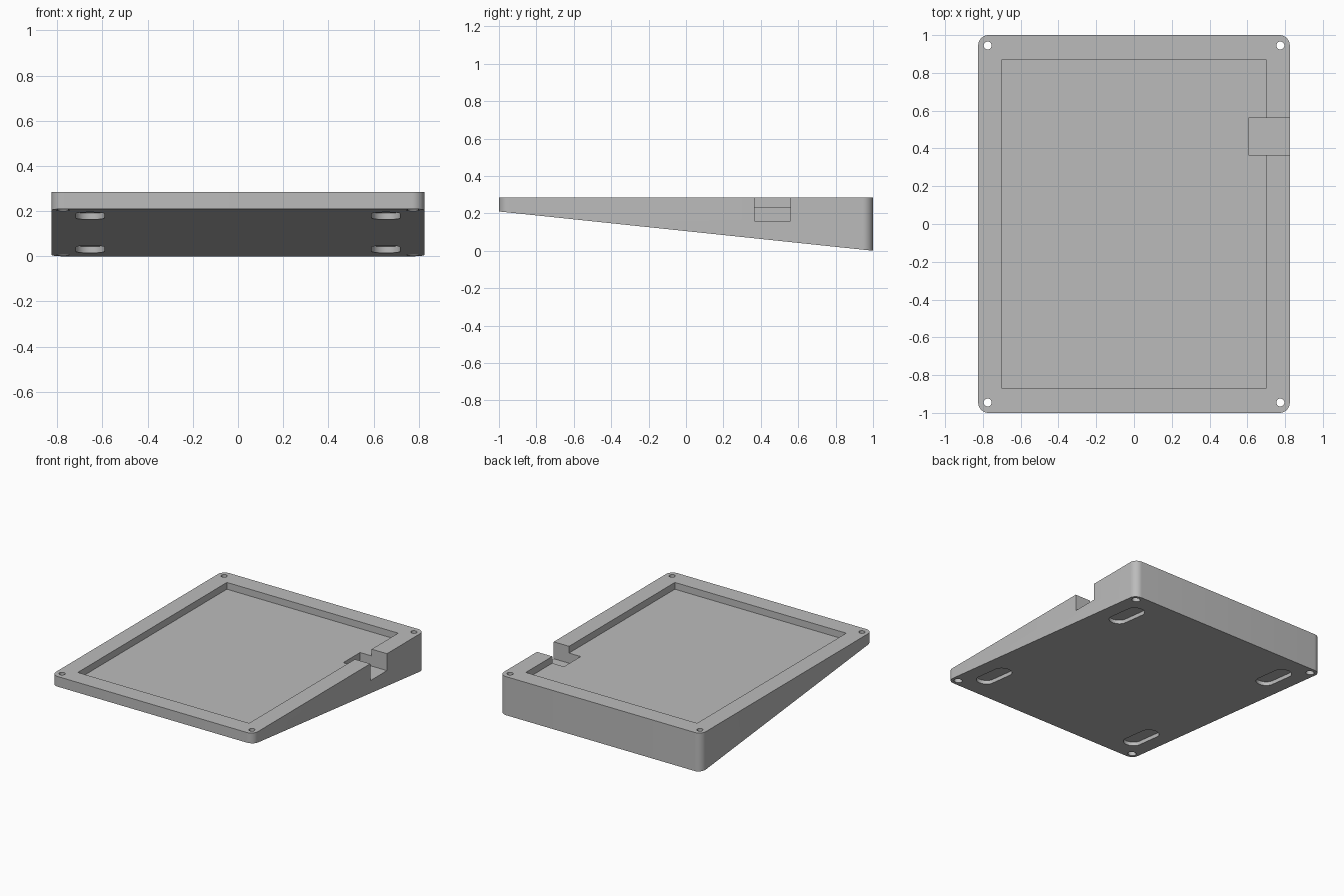
import bpy
import bmesh
from math import cos, sin, pi, radians

WIDTH, LENGTH, TOP = 1.65, 2.0, 0.285
FRONT_LIFT = 0.21          # height of the underside at the front edge
FLOOR = 0.235              # floor of the wide tray pocket


def underside(y):
    return FRONT_LIFT * (LENGTH / 2 - y) / LENGTH


def outline(cx, cy, w, d, r, steps=10):
    """Rectangle with rounded corners; a full radius gives slots and circles."""
    if r == 0:
        return [(cx + sx * w / 2, cy + sy * d / 2)
                for sx, sy in ((1, 1), (-1, 1), (-1, -1), (1, -1))]
    points = []
    for k, (sx, sy) in enumerate(((1, 1), (-1, 1), (-1, -1), (1, -1))):
        for i in range(steps + 1):
            a = (k + i / steps) * pi / 2
            points.append((cx + sx * (w / 2 - r) + r * cos(a),
                           cy + sy * (d / 2 - r) + r * sin(a)))
    return points


def prism(name, points, low, high):
    """Closed prism whose two ends follow height functions of y."""
    bm = bmesh.new()
    bottom = [bm.verts.new((x, y, low(y))) for x, y in points]
    top = [bm.verts.new((x, y, high(y))) for x, y in points]
    bm.faces.new(bottom[::-1])
    bm.faces.new(top)
    for i in range(len(points)):
        j = (i + 1) % len(points)
        bm.faces.new((bottom[i], bottom[j], top[j], top[i]))
    bmesh.ops.remove_doubles(bm, verts=bm.verts, dist=1e-5)
    bmesh.ops.recalc_face_normals(bm, faces=bm.faces)
    mesh = bpy.data.meshes.new(name)
    bm.to_mesh(mesh)
    bm.free()
    obj = bpy.data.objects.new(name, mesh)
    bpy.context.collection.objects.link(obj)
    return obj


def level(z):
    return lambda y: z


def above_underside(offset):
    return lambda y: underside(y) + offset


cube = bpy.data.objects.get("Cube")
if cube:
    bpy.data.objects.remove(cube)

grey = bpy.data.materials.new("mid_grey")
grey.use_nodes = True
colour = (0.5, 0.5, 0.5, 1)
grey.diffuse_color = colour
grey.node_tree.nodes["Principled BSDF"].inputs["Base Color"].default_value = colour

# Wedge body with rounded upright corners
body = prism("wedge_tray", outline(0, 0, WIDTH, LENGTH, 0.055),
             underside, level(TOP))
body.data.materials.append(grey)

# Tray pocket and the deeper cable notch through the side wall
cutters = [
    prism("pocket_cutter", outline(0, 0, 1.4, 1.74, 0), level(FLOOR), level(0.4)),
    prism("notch_cutter", outline(0.755, 0.4625, 0.3, 0.195, 0),
          level(0.16), level(0.4)),
]

# Screw holes with counterbores, and foot slots, at all four corners
for sx in (-1, 1):
    for sy in (-1, 1):
        hx, hy = sx * 0.775, sy * 0.945
        cutters += [
            prism("screw_hole_cutter", outline(hx, hy, 0.042, 0.042, 0.021, 6),
                  level(-0.1), level(0.4)),
            prism("counterbore_cutter", outline(hx, hy, 0.058, 0.058, 0.029, 6),
                  above_underside(-0.1), above_underside(0.035)),
            prism("foot_slot_cutter",
                  outline(sx * 0.655, sy * 0.705, 0.126, 0.31, 0.063),
                  above_underside(-0.1), above_underside(0.028)),
        ]

for cutter in cutters:
    cutter.hide_render = True
    cut = body.modifiers.new(cutter.name, 'BOOLEAN')
    cut.operation = 'DIFFERENCE'
    cut.solver = 'EXACT'
    cut.object = cutter

# Bake the cuts and drop the cutters
bpy.context.view_layer.update()
evaluated = body.evaluated_get(bpy.context.evaluated_depsgraph_get())
finished = bpy.data.meshes.new_from_object(evaluated)
body.modifiers.clear()
body.data = finished
for cutter in cutters:
    bpy.data.objects.remove(cutter)

# Smooth rounded corners, crisp edges
bpy.ops.object.select_all(action='DESELECT')
body.select_set(True)
bpy.context.view_layer.objects.active = body
bpy.ops.object.shade_smooth_by_angle(angle=radians(30))
